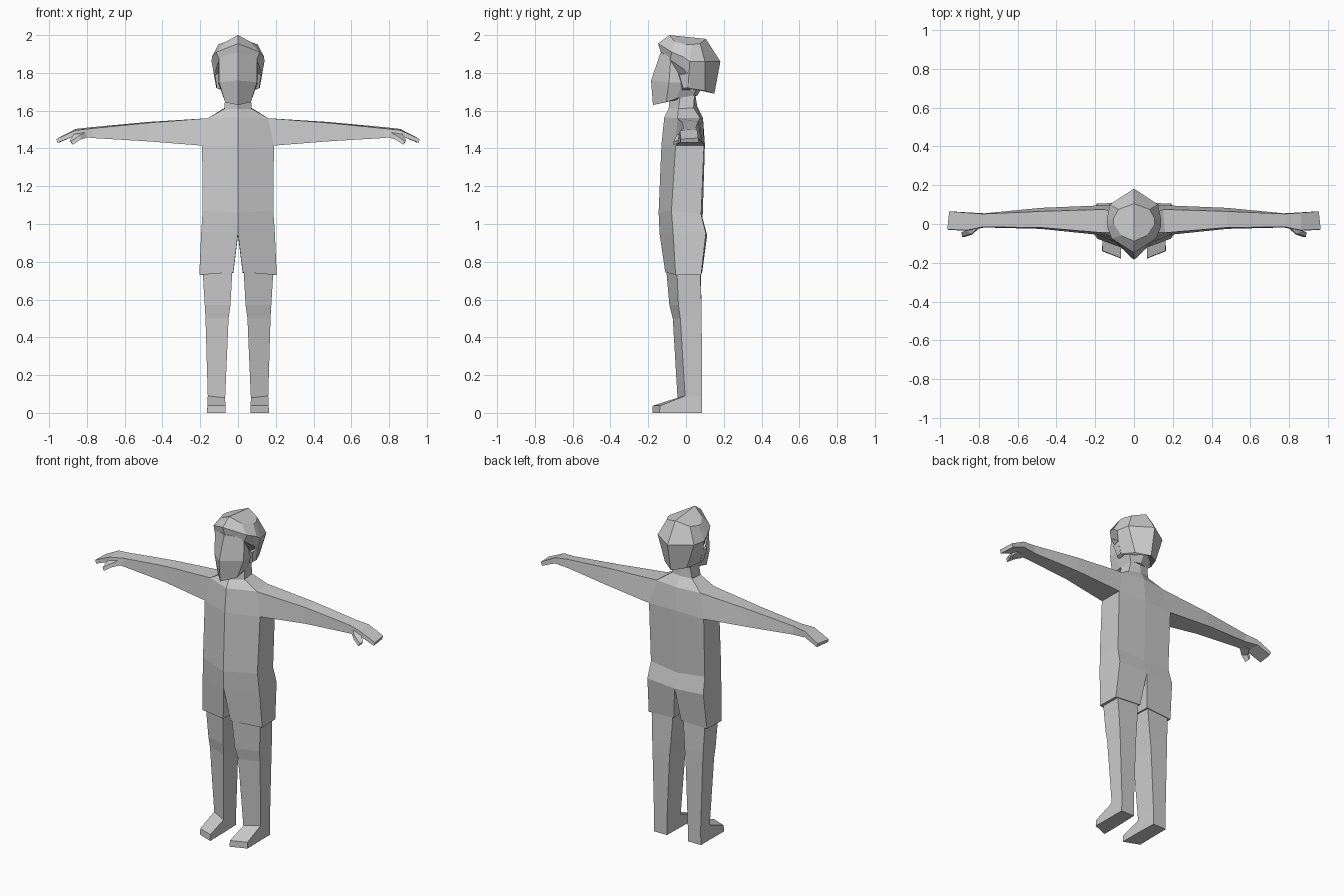
import bpy, bmesh

grey = bpy.data.materials.new("light grey")
grey.diffuse_color = (0.6, 0.6, 0.6, 1)


def loft(name, rings, closed=True, caps=(True, True), skip=(), extra=()):
    """Skin a list of rings on the +x side, mirror across x = 0 and weld."""
    bm = bmesh.new()
    n = len(rings[0])
    for s in (1, -1):
        v = [[bm.verts.new((s * x, y, z)) for x, y, z in r] for r in rings]
        for i in range(len(rings) - 1):
            for j in range(n if closed else n - 1):
                if (i, j) not in skip:
                    k = (j + 1) % n
                    bm.faces.new((v[i][j], v[i][k], v[i + 1][k], v[i + 1][j]))
        for use, ring in zip(caps, (v[0], v[-1])):
            if use:
                bm.faces.new(ring)
        for face in extra:
            bm.faces.new([v[i][j] for i, j in face])
    bmesh.ops.remove_doubles(bm, verts=bm.verts, dist=0.0005)
    bmesh.ops.recalc_face_normals(bm, faces=bm.faces)
    me = bpy.data.meshes.new(name)
    bm.to_mesh(me)
    bm.free()
    me.materials.append(grey)
    ob = bpy.data.objects.new(name, me)
    bpy.context.collection.objects.link(ob)
    return ob


# Shirt and shorts: centre front, side front, side back, centre back
loft("torso_and_shorts", [
    [(0.025, -0.11, 0.745), (0.205, -0.055, 0.73), (0.2, 0.08, 0.73), (0.025, 0.085, 0.74)],
    [(0, -0.14, 0.95), (0.195, -0.068, 0.95), (0.192, 0.105, 0.95), (0, 0.112, 0.94)],
    [(0, -0.145, 1.06), (0.187, -0.077, 1.07), (0.185, 0.08, 1.05), (0, 0.088, 1.03)],
    [(0, -0.13, 1.42), (0.19, -0.055, 1.415), (0.188, 0.095, 1.415), (0, 0.1, 1.42)],
    [(0, -0.115, 1.565), (0.16, -0.045, 1.56), (0.15, 0.075, 1.56), (0, 0.09, 1.56)],
    [(0, -0.092, 1.61), (0.072, -0.04, 1.61), (0.07, 0.04, 1.615), (0, 0.06, 1.62)],
    [(0, -0.085, 1.68), (0.068, -0.03, 1.68), (0.06, 0.045, 1.68), (0, 0.05, 1.68)],
], closed=False, caps=(True, False), skip={(3, 1)},
    extra=[[(0, 0), (1, 0), (1, 3), (0, 3)]])

# Arms and flat hands: front bottom, front top, back top, back bottom
loft("arms", [
    [(0.19, -0.055, 1.415), (0.16, -0.045, 1.56), (0.15, 0.075, 1.56), (0.188, 0.095, 1.415)],
    [(0.48, -0.025, 1.438), (0.48, -0.018, 1.535), (0.48, 0.065, 1.54), (0.48, 0.083, 1.44)],
    [(0.77, -0.018, 1.455), (0.78, -0.015, 1.505), (0.78, 0.052, 1.512), (0.77, 0.055, 1.46)],
    [(0.86, -0.035, 1.468), (0.86, -0.032, 1.496), (0.86, 0.058, 1.503), (0.86, 0.06, 1.468)],
    [(0.955, -0.03, 1.43), (0.962, -0.028, 1.45), (0.952, 0.065, 1.455), (0.945, 0.065, 1.432)],
], caps=(False, True))

# Thumbs
loft("thumbs", [
    [(0.79, -0.015, 1.46), (0.8, -0.015, 1.49), (0.85, 0.0, 1.49), (0.85, 0.0, 1.465)],
    [(0.835, -0.055, 1.447), (0.835, -0.05, 1.47), (0.87, -0.035, 1.475), (0.87, -0.04, 1.45)],
    [(0.875, -0.068, 1.42), (0.885, -0.066, 1.438), (0.89, -0.042, 1.442), (0.88, -0.042, 1.425)],
])

# Legs: inner front, outer front, outer back, inner back
loft("legs", [
    [(0.068, -0.045, 0), (0.162, -0.005, 0), (0.162, 0.085, 0), (0.072, 0.085, 0)],
    [(0.068, -0.045, 0.08), (0.16, -0.005, 0.09), (0.16, 0.085, 0.09), (0.072, 0.085, 0.09)],
    [(0.05, -0.07, 0.5), (0.172, -0.03, 0.5), (0.172, 0.083, 0.5), (0.055, 0.083, 0.5)],
    [(0.04, -0.088, 0.57), (0.176, -0.04, 0.57), (0.175, 0.082, 0.57), (0.048, 0.082, 0.57)],
    [(0.03, -0.104, 0.75), (0.187, -0.048, 0.75), (0.183, 0.075, 0.75), (0.035, 0.078, 0.75)],
], skip={(0, 0)})

# Feet, toes turned inward along the front edge
loft("feet", [
    [(0.068, -0.045, 0), (0.068, -0.045, 0.08), (0.16, -0.005, 0.09), (0.162, -0.005, 0)],
    [(0.067, -0.178, 0), (0.067, -0.176, 0.038), (0.162, -0.138, 0.038), (0.164, -0.14, 0)],
], caps=(False, True))

# Head with a centre ridge on the face
loft("head", [
    [(0, -0.175, 1.63), (0.068, -0.105, 1.645), (0.072, -0.05, 1.665), (0.06, 0.04, 1.68), (0, 0.06, 1.68)],
    [(0, -0.185, 1.76), (0.1, -0.09, 1.75), (0.105, -0.02, 1.75), (0.09, 0.07, 1.75), (0, 0.1, 1.75)],
    [(0, -0.135, 1.905), (0.1, -0.08, 1.89), (0.105, 0.0, 1.88), (0.1, 0.07, 1.88), (0, 0.12, 1.88)],
], closed=False)

# Ears
loft("ears", [
    [(0.095, -0.045, 1.8), (0.095, -0.02, 1.71), (0.095, 0.02, 1.71), (0.095, 0.02, 1.81)],
    [(0.122, -0.035, 1.79), (0.112, -0.015, 1.72), (0.115, 0.02, 1.72), (0.128, 0.02, 1.8)],
])

# Hair: fringe, temple, sideburn, nape
loft("hair", [
    [(0, -0.13, 1.9), (0.1, -0.085, 1.87), (0.118, -0.005, 1.815), (0.115, 0.01, 1.72), (0.075, 0.1, 1.705), (0, 0.15, 1.69)],
    [(0, -0.148, 1.955), (0.115, -0.075, 1.91), (0.138, -0.015, 1.885), (0.14, 0.02, 1.86), (0.125, 0.1, 1.86), (0, 0.182, 1.86)],
    [(0, -0.088, 2.0), (0.065, -0.06, 1.965), (0.105, 0.0, 1.95), (0.105, 0.03, 1.95), (0.08, 0.075, 1.955), (0, 0.105, 1.98)],
], closed=False)
